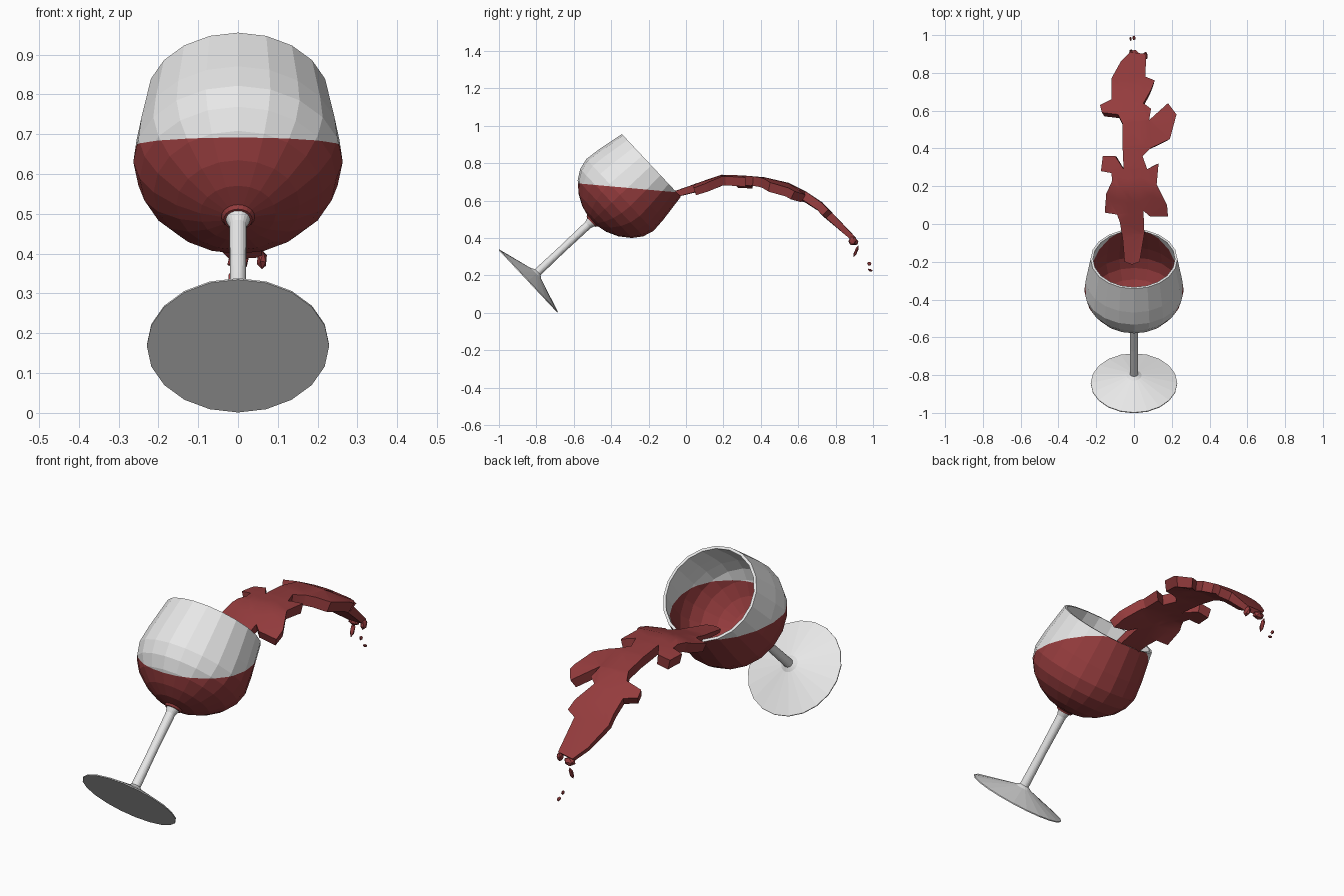
import bpy, bmesh, math
from mathutils import Vector, Matrix

if "Cube" in bpy.data.objects:
    bpy.data.objects.remove(bpy.data.objects["Cube"])

SIDES = 20


def material(name, rgb):
    m = bpy.data.materials.new(name)
    m.diffuse_color = (*rgb, 1)
    m.use_nodes = True
    m.node_tree.nodes["Principled BSDF"].inputs["Base Color"].default_value = m.diffuse_color
    return m


GLASS = material("pale glass", (0.8, 0.8, 0.8))
WINE = material("red wine", (0.3, 0.045, 0.047))

# Tilted frame: origin at the foot centre, local z runs along the stem
TILT = Matrix.Translation((0, -0.845, 0.168)) @ Matrix.Rotation(math.radians(-46.8), 4, 'X')


def lathe(bm, profile):
    """Spin (radius, height) points about local z; zero radius makes a pole."""
    rings = []
    for r, h in profile:
        n = SIDES if r > 0 else 1
        rings.append([bm.verts.new((r * math.cos(i * math.tau / SIDES),
                                    r * math.sin(i * math.tau / SIDES), h)) for i in range(n)])
    for a, b in zip(rings, rings[1:]):
        for i in range(SIDES):
            j = (i + 1) % SIDES
            quad = [a[i % len(a)], a[j % len(a)], b[j % len(b)], b[i % len(b)]]
            bm.faces.new(list(dict.fromkeys(quad)))
    bmesh.ops.recalc_face_normals(bm, faces=bm.faces)


def finish(name, bm, mats):
    me = bpy.data.meshes.new(name)
    bm.to_mesh(me)
    bm.free()
    for m in mats:
        me.materials.append(m)
    ob = bpy.data.objects.new(name, me)
    bpy.context.collection.objects.link(ob)
    return ob


# Foot and stem
bm = bmesh.new()
lathe(bm, [(0, 0), (0.229, 0), (0.229, 0.005), (0.04, 0.06), (0.022, 0.072),
           (0.02, 0.25), (0.022, 0.44), (0.032, 0.468), (0, 0.475)])
bm.transform(TILT)
finish("foot_and_stem", bm, [GLASS])

# Bowl: thin double wall, stained with wine below a nearly level line
outer = [(0, 0.462), (0.036, 0.464), (0.042, 0.474), (0.095, 0.487), (0.155, 0.517), (0.212, 0.564),
         (0.247, 0.615), (0.263, 0.675), (0.255, 0.755), (0.23, 0.905)]
inner = [(r - 0.013, h + 0.006) for r, h in reversed(outer[3:-1])]
bm = bmesh.new()
lathe(bm, outer + [(0.217, 0.905)] + inner + [(0, 0.485)])
bm.transform(TILT)
line_point, line_normal = Vector((0, -0.06, 0.645)), Vector((0, 0.09, 1))
bmesh.ops.bisect_plane(bm, geom=bm.verts[:] + bm.edges[:] + bm.faces[:],
                       plane_co=line_point, plane_no=line_normal)
axis = TILT.to_3x3() @ Vector((0, 0, 1))
bm.normal_update()
for f in bm.faces:
    rim = f.normal.dot(axis) > 0.95 and (TILT.inverted() @ f.calc_center_median()).z > 0.8
    below = (f.calc_center_median() - line_point).dot(line_normal) < 0
    f.material_index = 1 if below and not rim else 0
finish("bowl", bm, [GLASS, WINE])

# Splash: outline seen from above, draped over an arc and thickened
outline = [(-.05, -.2), (-.06, -.08), (-.075, .01), (-.09, .05), (-.155, .06), (-.147, .16),
           (-.115, .23), (-.12, .27), (-.175, .28), (-.165, .36), (-.1, .36), (-.055, .29),
           (-.06, .4), (-.06, .53), (-.085, .58), (-.17, .59), (-.18, .63), (-.12, .66),
           (-.12, .77), (-.07, .86), (-.02, .91), (.065, .9), (.06, .78), (.11, .76),
           (.09, .71), (.05, .64), (.09, .61), (.08, .55), (.18, .64), (.225, .58),
           (.19, .45), (.085, .4), (.045, .36), (.07, .29), (.13, .32), (.12, .21),
           (.175, .1), (.18, .04), (.085, .04), (.05, .07), (.055, -.05), (.03, -.2), (-.01, -.215)]
arc = [(-.22, .62), (-.05, .655), (.05, .69), (.12, .715), (.19, .738), (.3, .735),
       (.42, .725), (.55, .695), (.64, .65), (.73, .59), (.82, .495), (.92, .39)]


def height(y):
    for (y0, z0), (y1, z1) in zip(arc, arc[1:]):
        if y <= y1:
            return z0 + (z1 - z0) * (y - y0) / (y1 - y0)
    return arc[-1][1]


bm = bmesh.new()
bm.faces.new([bm.verts.new((x, y, 0)) for x, y in outline])
bm.normal_update()
if bm.faces[:][0].normal.z < 0:
    bmesh.ops.reverse_faces(bm, faces=bm.faces[:])
bmesh.ops.triangulate(bm, faces=bm.faces[:])
cuts = [((0, y, 0), (0, 1, 0)) for y, z in arc[1:-1]]
cuts += [((x, 0, 0), (1, 0, 0)) for x in (-0.09, -0.03, 0.03, 0.09)]
for co, no in cuts:
    bmesh.ops.bisect_plane(bm, geom=bm.verts[:] + bm.edges[:] + bm.faces[:],
                           plane_co=co, plane_no=no)
top = bm.verts[:]
ret = bmesh.ops.extrude_face_region(bm, geom=bm.faces[:], use_keep_orig=True)
low = {v for v in ret["geom"] if isinstance(v, bmesh.types.BMVert)}
for v in bm.verts[:]:
    x, y = v.co.x, v.co.y
    p = Vector((x, y, height(y) - 0.6 * x * x))
    if v in low:
        slope = (height(y + 0.05) - height(y - 0.05)) / 0.1 if y < 0.86 else -1.1
        thick = 0.016 + 0.034 * math.sin(math.pi * min(max((y + 0.22) / 1.14, 0), 1))
        p -= Vector((0.08 * x, -slope * thick, thick))
    v.co = p
bmesh.ops.recalc_face_normals(bm, faces=bm.faces[:])
splash = finish("wine_splash", bm, [WINE])
bpy.context.view_layer.objects.active = splash
splash.select_set(True)
bpy.ops.object.shade_smooth_by_angle(angle=math.radians(30))

# Droplets falling off the end: centre, half sizes
drops = [((0.06, 0.89, 0.385), (0.014, 0.022, 0.026)),
         ((0.0, 0.90, 0.38), (0.03, 0.024, 0.02)),
         ((-0.015, 0.91, 0.33), (0.012, 0.009, 0.035)),
         ((-0.018, 0.98, 0.262), (0.006, 0.012, 0.011)),
         ((0.0, 0.985, 0.228), (0.009, 0.014, 0.007))]
for i, (co, size) in enumerate(drops):
    bm = bmesh.new()
    bmesh.ops.create_icosphere(bm, subdivisions=1, radius=1)
    bm.transform(Matrix.Translation(co) @ Matrix.Rotation(-0.4, 4, 'X') @ Matrix.Diagonal((*size, 1)))
    finish(f"wine_drop_{i + 1}", bm, [WINE])
